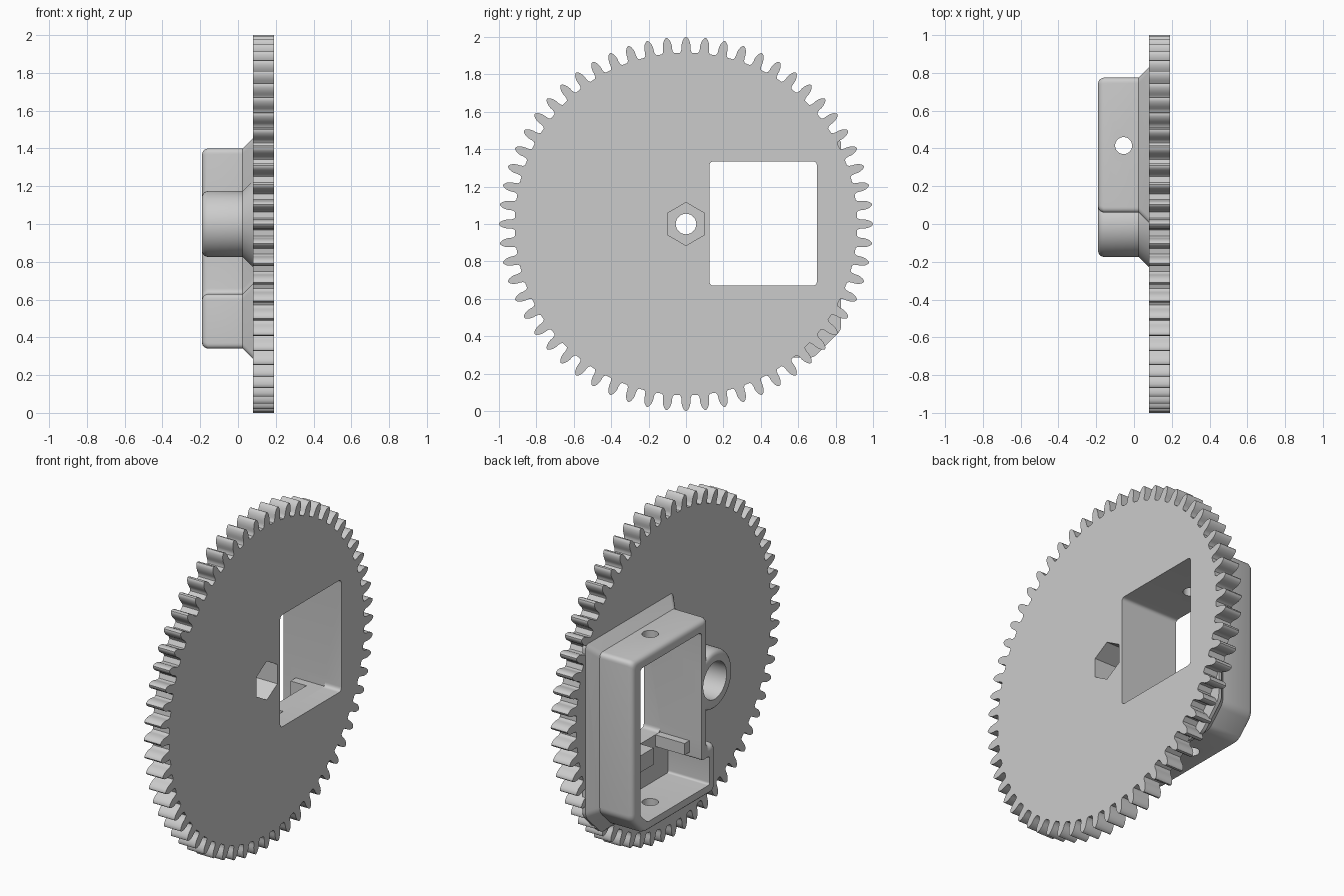
import bpy, bmesh, math
from mathutils import Vector

cube = bpy.data.objects.get("Cube")
if cube:
    bpy.data.objects.remove(cube, do_unlink=True)

grey = bpy.data.materials.new("plain grey")
grey.use_nodes = True
colour = (0.6, 0.6, 0.6, 1)
grey.diffuse_color = colour
grey.node_tree.nodes["Principled BSDF"].inputs["Base Color"].default_value = colour


def offset(poly, d):
    """Move every side of a counter-clockwise outline outward by d."""
    out = []
    for i, p in enumerate(poly):
        a = (p - poly[i - 1]).normalized()
        b = (poly[(i + 1) % len(poly)] - p).normalized()
        na, nb = Vector((a.y, -a.x)), Vector((b.y, -b.x))
        out.append(p + (na + nb) * d / (1 + na.dot(nb)))
    return out


def rounded(poly, r, steps=6):
    """Replace each corner with a short curve."""
    out = []
    for i, p in enumerate(poly):
        a = p + (poly[i - 1] - p).normalized() * r
        b = p + (poly[(i + 1) % len(poly)] - p).normalized() * r
        for k in range(steps + 1):
            t = k / steps
            out.append(a * (1 - t) ** 2 + p * 2 * t * (1 - t) + b * t * t)
    return out


def circle(y, z, r, n=48, turn=0):
    return [Vector((y + r * math.cos(turn + math.tau * i / n),
                    z + r * math.sin(turn + math.tau * i / n))) for i in range(n)]


def loft(name, points, sections, radius=0, axis="x"):
    """Skin a counter-clockwise outline through (position, outward offset) sections."""
    poly = [Vector(p) for p in points]
    bm = bmesh.new()
    rings = []
    for s, d in sections:
        ring = offset(poly, d) if d else poly
        ring = rounded(ring, radius) if radius else ring
        rings.append([bm.verts.new((s, p.x, p.y) if axis == "x" else (p.x, p.y, s))
                      for p in ring])
    n = len(rings[0])
    for lo, hi in zip(rings, rings[1:]):
        for i in range(n):
            j = (i + 1) % n
            bm.faces.new((lo[i], lo[j], hi[j], hi[i]))
    bm.faces.new(rings[0][::-1])
    bm.faces.new(rings[-1])
    bm.normal_update()
    mesh = bpy.data.meshes.new(name)
    bm.to_mesh(mesh)
    bm.free()
    mesh.materials.append(grey)
    ob = bpy.data.objects.new(name, mesh)
    bpy.context.collection.objects.link(ob)
    return ob


def boolean(target, tool, operation):
    mod = target.modifiers.new(operation, "BOOLEAN")
    mod.operation, mod.solver, mod.object = operation, "EXACT", tool
    bpy.context.view_layer.objects.active = target
    bpy.ops.object.modifier_apply(modifier=mod.name)
    bpy.data.objects.remove(tool, do_unlink=True)


def smooth(ob):
    bpy.ops.object.select_all(action="DESELECT")
    ob.select_set(True)
    bpy.context.view_layer.objects.active = ob
    bpy.ops.object.shade_smooth_by_angle(angle=math.radians(30))


# Toothed wheel
TEETH = 60
flank = [(.915, .033), (.925, .026), (.94, .024), (.955, .024),
         (.972, .021), (.987, .015), (.997, .007)]
tooth = [(r, -w) for r, w in flank] + [(1, 0)] + [(r, w) for r, w in flank[::-1]]
outline = []
for i in range(TEETH):
    a = math.tau * i / TEETH
    c, s = math.cos(a), math.sin(a)
    outline += [(r * c - w * s, 1 + r * s + w * c) for r, w in tooth]
gear = loft("gear_wheel", outline, [(.08, 0), (.19, 0)])

# Housing and boss share a rounded rim and a flared foot
foot = [(-.19, -.028), (-.186, -.016), (-.178, -.007), (-.16, 0),
        (.025, 0), (.08, .055)]
frame = [(-.01, .34), (.66, .34), (.775, .455), (.775, 1.4),
         (.06, 1.4), (.06, .63), (-.01, .63)]
body = loft("housing", frame, foot + [(.1, .055)], .03)
boolean(body, loft("boss", circle(0, 1, .175), foot + [(.11, .055)]), "UNION")
boolean(gear, body, "UNION")

# Square window, lower pocket, shaft bore, nut recess and screw holes
window = [(.125, .67), (.7, .67), (.7, 1.335), (.125, 1.335)]
pocket = [(.05, .4), (.635, .4), (.7, .465), (.7, .75),
          (.125, .75), (.125, .57), (.05, .57)]
cutters = [
    loft("window_cutter", window, [(-.3, 0), (.3, 0)], .025),
    loft("pocket_cutter", pocket, [(-.3, 0), (.082, 0)], .015),
    loft("shaft_cutter", circle(0, 1, .055), [(-.3, 0), (.3, 0)]),
    loft("bore_cutter", circle(0, 1, .11), [(-.3, 0), (0, 0)]),
    loft("nut_cutter", circle(0, 1, .115, 6, math.pi / 6), [(.04, 0), (.3, 0)]),
    loft("screw_cutter", circle(-.055, .415, .045, 32), [(.2, 0), (1.6, 0)], axis="z"),
]
for cutter in cutters:
    boolean(gear, cutter, "DIFFERENCE")
smooth(gear)

# Small shelves inside the housing, level with the window sill
for name, y0, y1, z0, x0 in (("sill_shelf", .31, .71, .57, -.005),
                             ("left_tab", .65, .71, .58, -.11),
                             ("right_tab", .1, .17, .6, -.11)):
    box = [(y0, z0), (y1, z0), (y1, .669), (y0, .669)]
    loft(name, box, [(x0, 0), (.1, 0)])
